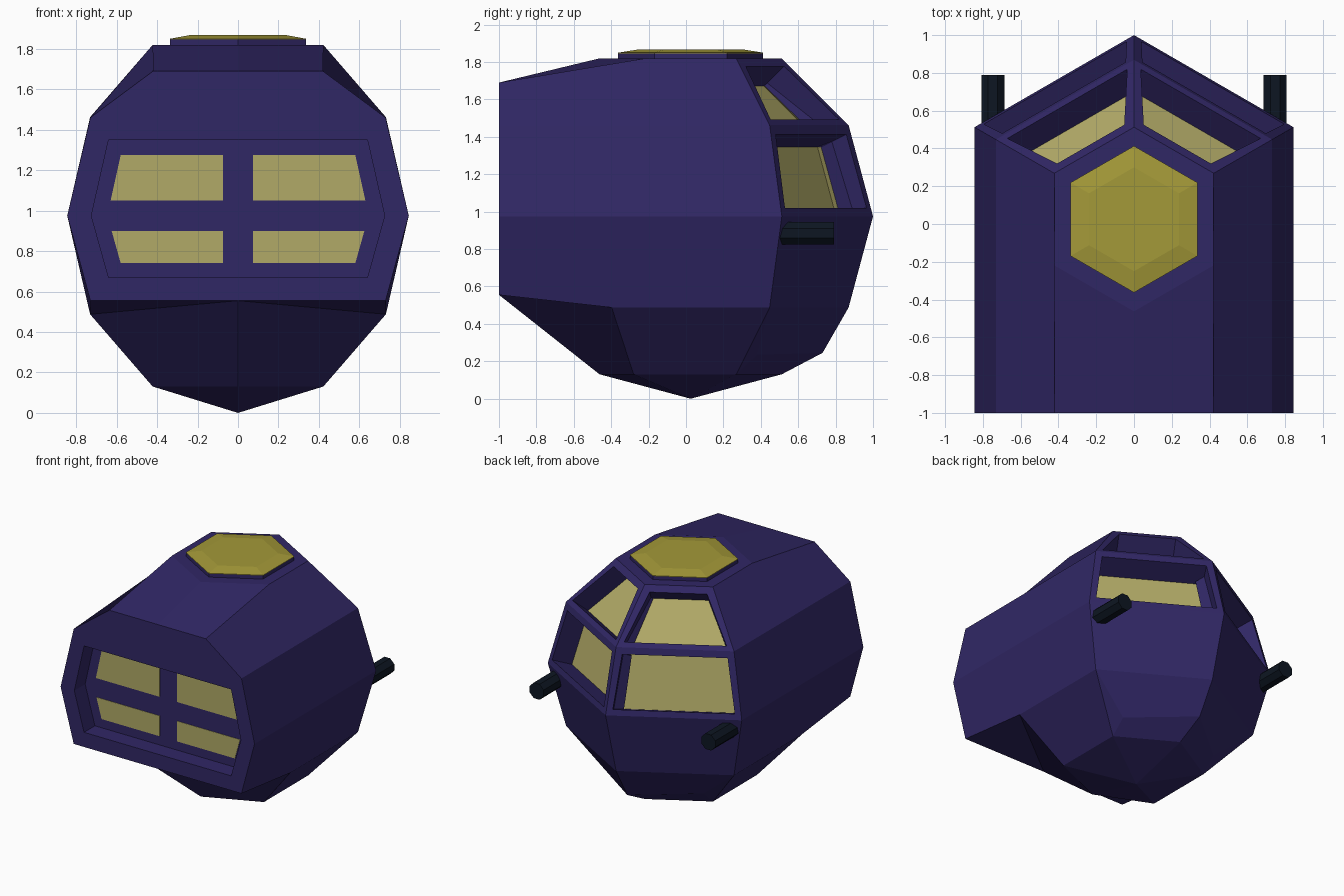
import bpy, bmesh
from math import sin, cos, radians, pi
from mathutils import Vector

if "Cube" in bpy.data.objects:
    bpy.data.objects.remove(bpy.data.objects["Cube"])

def material(name, rgb):
    m = bpy.data.materials.new(name)
    m.diffuse_color = (*rgb, 1)
    m.use_nodes = True
    m.node_tree.nodes["Principled BSDF"].inputs["Base Color"].default_value = m.diffuse_color
    return m

HULL = material("hull_purple", (0.03, 0.02, 0.13))
GLASS = material("window_glass", (0.44, 0.40, 0.135))
HATCH = material("hatch_yellow", (0.37, 0.32, 0.04))
METAL = material("dark_metal", (0.004, 0.008, 0.016))

def finish(bm, name, *mats):
    bmesh.ops.recalc_face_normals(bm, faces=bm.faces)
    me = bpy.data.meshes.new(name)
    bm.to_mesh(me)
    bm.free()
    ob = bpy.data.objects.new(name, me)
    bpy.context.collection.objects.link(ob)
    for m in mats:
        me.materials.append(m)
    return ob

def loft(name, rings, *mats):
    """Closed solid through rings of matching points."""
    bm = bmesh.new()
    vs = [[bm.verts.new(p) for p in r] for r in rings]
    n = len(vs[0])
    for a, b in zip(vs, vs[1:]):
        for i in range(n):
            bm.faces.new((a[i], a[(i + 1) % n], b[(i + 1) % n], b[i]))
    bm.faces.new(vs[0])
    bm.faces.new(vs[-1])
    return finish(bm, name, *mats)

R, CY, CZ = 0.975, 0.025, 0.975

def ball(lat, lon):
    r = R * cos(radians(lat))
    return (r * cos(radians(lon)), CY + r * sin(radians(lon)), CZ + R * sin(radians(lat)))

def hexring(r, z):
    return [(r * cos(pi / 6 + i * pi / 3), CY + r * sin(pi / 6 + i * pi / 3), z) for i in range(6)]

# Hull: right half of a six-sided ball stretched to a flat front, then mirrored
P = {"U0": (0, -1, 1.69), "U1": (0.42, -1, 1.69), "V1": (0.73, -1, 1.46),
     "E1": (0.844, -1, 0.975), "L0": (0, -1, 0.555), "L1": (0.73, -1, 0.555),
     "V2": ball(30, 30), "V3": ball(30, 90), "E2": ball(0, 30), "E3": ball(0, 90),
     "M1": ball(-30, 330), "M2": ball(-30, 30), "M3": ball(-30, 90),
     "K2": (0.42, 0.38, 0.235), "K3": (0, 0.73, 0.245), "N": ball(-90, 0)}
for i, lon in enumerate((270, 330, 30, 90)):
    P[f"T{i}"] = ball(60, lon)
    P[f"B{i}"] = ball(-60, lon)
P["B1"] = (0.422, -0.28, P["B1"][2])
FACES = """T0 T1 T2 T3|U0 U1 T1 T0|U1 V1 V2 T2 T1|V1 E1 E2 V2|V2 E2 E3 V3|T2 V2 V3 T3
E1 L1 M1 M2 E2|E2 M2 M3 E3|M2 K2 K3 M3|K2 B2 B3 K3|M2 B2 K2|M1 B1 B2 M2
L0 M1 L1|L0 B0 B1 M1|B0 N B1|B1 N B2|B2 N B3|U0 L0 L1 E1 V1 U1"""
bm = bmesh.new()
for s in (1, -1):
    v = {k: bm.verts.new((s * p[0], p[1], p[2])) for k, p in P.items()}
    for f in FACES.replace("\n", "|").split("|"):
        bm.faces.new([v[k] for k in f.split()])
bmesh.ops.remove_doubles(bm, verts=bm.verts, dist=0.001)
bmesh.ops.recalc_face_normals(bm, faces=bm.faces)
bmesh.ops.dissolve_limit(bm, angle_limit=radians(0.5), verts=bm.verts, edges=bm.edges)

# Four recessed cockpit windows
wins = [f for f in bm.faces if f.calc_center_median().z > 1.0
        and f.normal.y > 0.5 and f.normal.z < 0.9]
bmesh.ops.inset_individual(bm, faces=wins, thickness=0.068)
for f in wins:
    step = f.normal * -0.16
    if f.normal.z < 0.4:
        step.z -= 0.03
    new = bmesh.ops.extrude_discrete_faces(bm, faces=[f])["faces"][0]
    new.material_index = 1
    for v in new.verts:
        v.co += step
hull = finish(bm, "hull", HULL, GLASS)

# Recess in the flat front
outline = [(-0.64, 1.35), (0.64, 1.35), (0.725, 0.975), (0.64, 0.67), (-0.64, 0.67), (-0.725, 0.975)]
cutter = loft("front_recess_cutter", [[(x, y, z) for x, z in outline] for y in (-1.2, -0.865)], HULL)
mod = hull.modifiers.new("front_recess", 'BOOLEAN')
mod.operation = 'DIFFERENCE'
mod.solver = 'EXACT'
mod.object = cutter
bpy.context.view_layer.objects.active = hull
bpy.ops.object.modifier_apply(modifier=mod.name)
bpy.data.objects.remove(cutter)

# Front panes and side cannons, mirrored
pane_shapes = {"upper": [(0.075, 1.05), (0.63, 1.05), (0.58, 1.275), (0.075, 1.275)],
               "lower": [(0.075, 0.74), (0.58, 0.74), (0.625, 0.9), (0.075, 0.9)]}
for side, s in (("left", -1), ("right", 1)):
    for row, shape in pane_shapes.items():
        loft(f"front_pane_{row}_{side}",
             [[(s * x, y, z) for x, z in shape] for y in (-0.868, -0.855)], GLASS)
    loft(f"cannon_{side}",
         [[(s * 0.747 + 0.066 * cos(pi / 8 + i * pi / 4), y, 0.885 + 0.066 * sin(pi / 8 + i * pi / 4))
           for i in range(8)] for y in (0.5, 0.79)], METAL)

# Roof hatch: rim and bevelled lid
loft("hatch_rim", [hexring(0.388, 1.80), hexring(0.388, 1.846)], HULL)
loft("hatch_lid", [hexring(0.388, 1.846), hexring(0.388, 1.85), hexring(0.275, 1.868)], HATCH)
